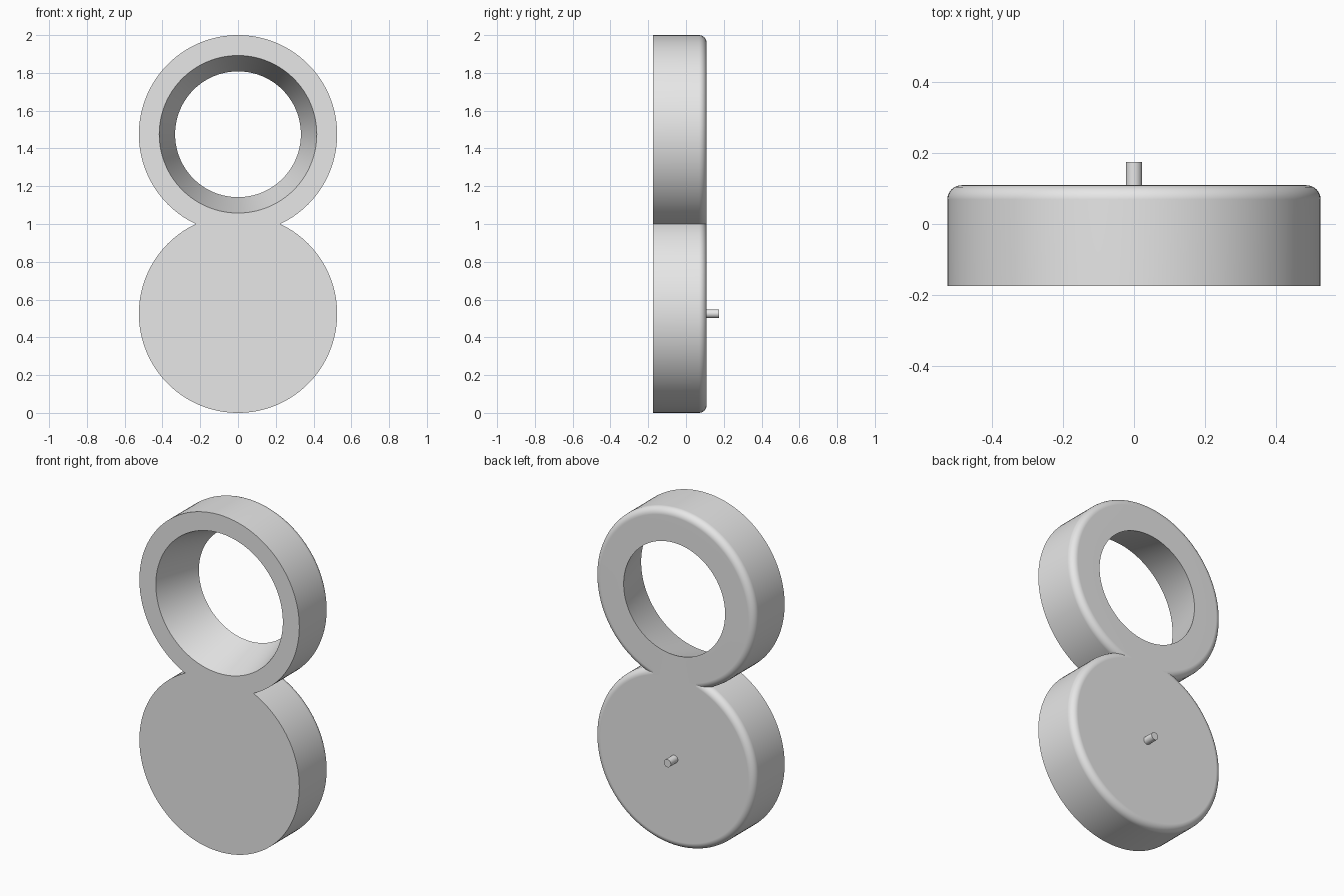
import bpy, bmesh, math
from mathutils import Matrix, Vector

if "Cube" in bpy.data.objects:
    bpy.data.objects.remove(bpy.data.objects["Cube"], do_unlink=True)

FRONT, BACK, PIN_END = -0.175, 0.109, 0.175
RADIUS, ROUND = 0.525, 0.04
LOWER_Z, UPPER_Z = 0.525, 1.475

grey = bpy.data.materials.new("plain grey")
grey.use_nodes = True
grey.diffuse_color = (0.8, 0.8, 0.8, 1)
grey.node_tree.nodes["Principled BSDF"].inputs["Base Color"].default_value = (0.8, 0.8, 0.8, 1)


def lathe(name, profile, z, closed=False, sides=128):
    """Turn (radius, y) points around the y axis; open profiles get flat caps."""
    bm = bmesh.new()
    rings = []
    for r, y in profile:
        rings.append([bm.verts.new((r * math.cos(a), y, z + r * math.sin(a)))
                      for a in (math.tau * i / sides for i in range(sides))])
    pairs = list(zip(rings, rings[1:]))
    if closed:
        pairs.append((rings[-1], rings[0]))
    else:
        bm.faces.new(rings[0])
        bm.faces.new(rings[-1])
    for a, b in pairs:
        for i in range(sides):
            j = (i + 1) % sides
            bm.faces.new((a[i], a[j], b[j], b[i]))
    bmesh.ops.recalc_face_normals(bm, faces=bm.faces)
    mesh = bpy.data.meshes.new(name)
    bm.to_mesh(mesh)
    bm.free()
    mesh.materials.append(grey)
    obj = bpy.data.objects.new(name, mesh)
    bpy.context.collection.objects.link(obj)
    return obj


def select(obj):
    bpy.ops.object.select_all(action='DESELECT')
    obj.select_set(True)
    bpy.context.view_layer.objects.active = obj


# Shared outer wall: sharp at the front, rounded at the back
steps = 6
outer = [(RADIUS, FRONT)]
for i in range(steps + 1):
    a = math.pi / 2 * i / steps
    outer.append((RADIUS - ROUND + ROUND * math.cos(a),
                  BACK - ROUND + ROUND * math.sin(a)))

# Solid lower disc, and upper ring with a tapered opening
body = lathe("disc_and_ring_body", outer, LOWER_Z)
ring = lathe("upper_ring", outer + [(0.333, BACK), (0.417, FRONT)], UPPER_Z, closed=True)

# Fuse the two into one body
select(body)
union = body.modifiers.new("union", 'BOOLEAN')
union.operation = 'UNION'
union.solver = 'EXACT'
union.object = ring
bpy.ops.object.modifier_apply(modifier=union.name)
bpy.data.objects.remove(ring, do_unlink=True)

# Small pin at the middle of the disc's back
pin = lathe("back_pin", [(0.023, BACK - 0.02), (0.023, PIN_END)], LOWER_Z, sides=32)

for obj in (body, pin):
    select(obj)
    bpy.ops.object.shade_smooth_by_angle(angle=math.radians(30))
    normals = obj.modifiers.new("flat caps", 'WEIGHTED_NORMAL')
    normals.keep_sharp = True
